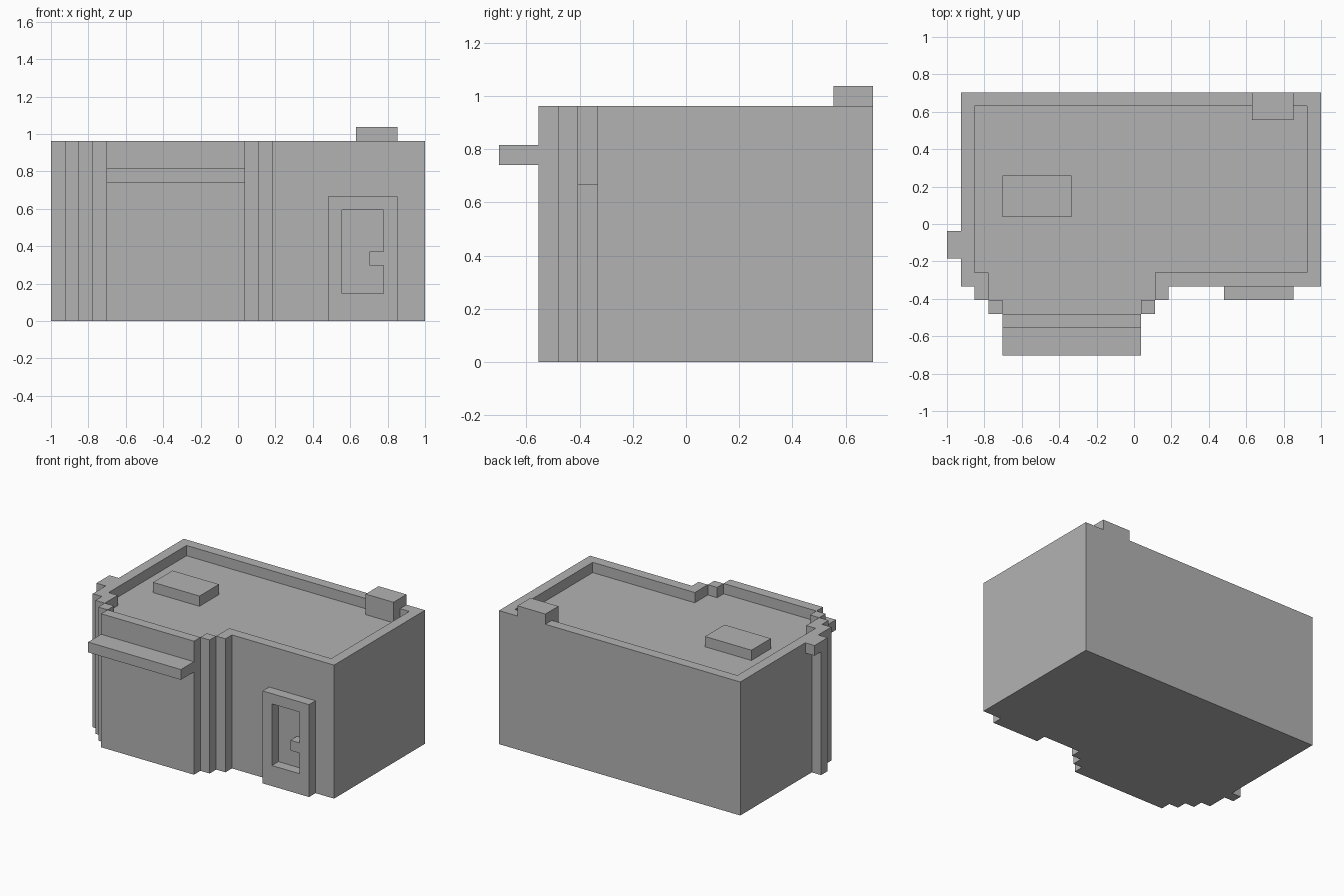
import bpy
import bmesh
from mathutils import Vector

cube = bpy.data.objects.get("Cube")
if cube:
    bpy.data.objects.remove(cube, do_unlink=True)

# Everything sits on a block grid, 27 blocks wide and 19 deep
U = 2 / 27
WIDE, DEEP = 27, 19
FLOOR, RIM = 12, 13

grey = bpy.data.materials.new("plain grey")
grey.use_nodes = True
colour = (0.45, 0.45, 0.45, 1)
grey.diffuse_color = colour
grey.node_tree.nodes["Principled BSDF"].inputs["Base Color"].default_value = colour


def place(x, y, z):
    return Vector((x - WIDE / 2, y - DEEP / 2, z)) * U


def prism(bm, outline, z0, z1):
    """Extrude a plan outline from one level to another."""
    base = bm.faces.new([bm.verts.new(place(x, y, z0)) for x, y in outline])
    top = bmesh.ops.extrude_face_region(bm, geom=[base], use_keep_orig=True)["geom"]
    verts = [g for g in top if isinstance(g, bmesh.types.BMVert)]
    bmesh.ops.translate(bm, verts=verts, vec=(0, 0, (z1 - z0) * U))


def rect(x0, x1, y0, y1):
    return [(x0, y0), (x1, y0), (x1, y1), (x0, y1)]


def part(name, *solids):
    """Make one object from (outline, bottom, top) solids."""
    bm = bmesh.new()
    for outline, z0, z1 in solids:
        prism(bm, outline, z0, z1)
    bmesh.ops.recalc_face_normals(bm, faces=bm.faces[:])
    mesh = bpy.data.meshes.new(name)
    bm.to_mesh(mesh)
    bm.free()
    mesh.materials.append(grey)
    obj = bpy.data.objects.new(name, mesh)
    bpy.context.scene.collection.objects.link(obj)
    return obj


# Main building with the stepped front bay, up to the roof deck
left_steps = [(1, 5), (2, 5), (2, 4), (3, 4), (3, 3), (4, 3), (4, 2)]
right_steps = [(18 - x, y) for x, y in reversed(left_steps[1:])]
part("building_body",
     (left_steps + right_steps + [(27, 5), (27, 19), (1, 19)], 0, FLOOR))

# Raised wall around the roof
part("roof_parapet", (
    [(15, 4), (16, 4), (16, 5), (27, 5), (27, 19), (1, 19), (1, 5), (2, 5),
     (2, 4), (3, 4), (3, 6), (2, 6), (2, 18), (26, 18), (26, 6), (15, 6)],
    FLOOR, RIM))
part("bay_parapet",
     (rect(3, 4, 3, 4), FLOOR, RIM),
     (rect(4, 14, 2, 3), FLOOR, RIM),
     (rect(14, 15, 3, 4), FLOOR, RIM))

# Front canopy
part("canopy", (rect(4, 14, 0, 2), 10, 11))

# Door surround: jambs, sill, head and handle
part("door_frame",
     (rect(20, 21, 4, 5), 0, 9),
     (rect(24, 25, 4, 5), 0, 9),
     (rect(21, 24, 4, 5), 0, 2),
     (rect(21, 24, 4, 5), 8, 9))
part("door_handle", (rect(23, 24, 4, 5), 4, 5))

# Side drainpipe with its outlet at the top
part("drainpipe",
     (rect(0, 1, 7, 8), 0, RIM),
     (rect(0, 1, 8, 9), FLOOR, RIM))

# Roof fittings
part("chimney", (rect(22, 25, 17, 19), FLOOR, 14))
part("roof_hatch", (rect(4, 9, 10, 13), FLOOR, RIM))
